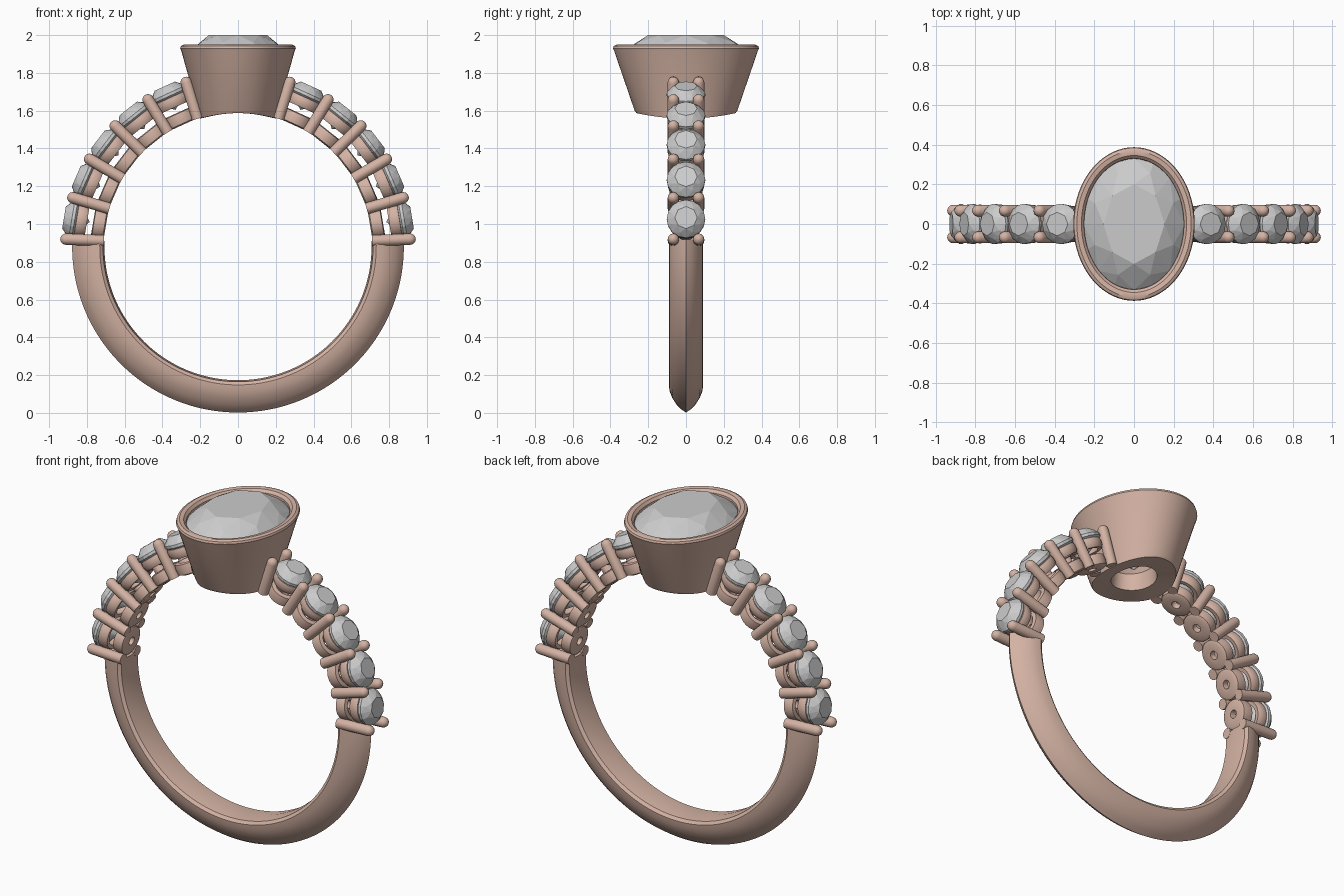
import bpy, bmesh, math
from math import sin, cos, pi, radians
from mathutils import Matrix, Vector

if "Cube" in bpy.data.objects:
    bpy.data.objects.remove(bpy.data.objects["Cube"])

CZ, R_IN = 0.88, 0.707          # ring centre height and finger radius
gold = bpy.data.materials.new("rose_metal")
gold.diffuse_color = (0.66, 0.45, 0.37, 1)
gold.use_nodes = True
gold.node_tree.nodes["Principled BSDF"].inputs["Base Color"].default_value = gold.diffuse_color


def finish(name, bm, metal=True, matrix=None):
    bmesh.ops.recalc_face_normals(bm, faces=bm.faces)
    me = bpy.data.meshes.new(name)
    bm.to_mesh(me)
    bm.free()
    if metal:
        me.materials.append(gold)
        me.shade_smooth()
        me.set_sharp_from_angle(angle=radians(35))
    ob = bpy.data.objects.new(name, me)
    if matrix:
        ob.matrix_world = matrix
    bpy.context.collection.objects.link(ob)
    return ob


def skin(bm, rings, close_rings):
    """Bridge a list of vertex loops with quads."""
    n = len(rings[0])
    for i in range(len(rings) if close_rings else len(rings) - 1):
        a, b = rings[i], rings[(i + 1) % len(rings)]
        for j in range(n):
            k = (j + 1) % n
            bm.faces.new((a[j], a[k], b[k], b[j]))
    if not close_rings:
        bm.faces.new(rings[0])
        bm.faces.new(rings[-1])


def lathe(name, profile, seg, hollow, matrix=None):
    """Oval lathe: profile of (rx, ry, z); z None follows the finger hole."""
    bm = bmesh.new()
    rings = []
    for rx, ry, z in profile:
        ring = []
        for j in range(seg):
            t = 2 * pi * j / seg
            x, y = rx * cos(t), ry * sin(t)
            h = CZ + math.sqrt(R_IN ** 2 - x * x) if z is None else z
            ring.append(bm.verts.new((x, y, h)))
        rings.append(ring)
    skin(bm, rings, hollow)
    return finish(name, bm, True, matrix)


def gem(name, rx, ry, crown, girdle, depth, table, matrix):
    """Brilliant cut as the convex hull of its facet corners."""
    bm = bmesh.new()
    rows = [(8, 0, table, crown), (8, .5, (table + 1) / 2 + .03, crown * .58),
            (16, 0, 1, girdle / 2), (16, 0, 1, -girdle / 2),
            (8, .5, .55, -depth * .5), (1, 0, 0, -depth)]
    for n, off, r, z in rows:
        for k in range(n):
            t = 2 * pi * (k + off) / n
            bm.verts.new((r * rx * cos(t), r * ry * sin(t), z))
    bmesh.ops.convex_hull(bm, input=bm.verts)
    return finish(name, bm, False, matrix)


def radial(deg, r=0, y=0):
    """Frame at ring angle deg with local z pointing outward."""
    a = radians(deg)
    return (Matrix.Translation(Vector((r * cos(a), y, CZ + r * sin(a))))
            @ Matrix.Rotation(pi / 2 - a, 4, 'Y'))


# plain lower shank with a knife-edge outer profile
half = [(.715, .078), (.732, .091), (.765, .087), (.80, .073), (.835, .051), (.86, .027)]
section = [(R_IN, 0)] + half + [(.878, 0)] + [(r, -y) for r, y in reversed(half)]
bm = bmesh.new()
rings = []
for i in range(97):
    a = radians(2.5 - 185 * i / 96)
    rings.append([bm.verts.new((r * cos(a), y, CZ + r * sin(a))) for r, y in section])
skin(bm, rings, False)
finish("shank", bm)

# oval centre bezel, its underside curved to the finger hole
lathe("centre_bezel", [
    (.112, .14, None), (.20, .262, None), (.211, .272, 1.60), (.300, .380, 1.915),
    (.306, .387, 1.93), (.302, .383, 1.942), (.288, .368, 1.949), (.265, .345, 1.945),
    (.252, .330, 1.93), (.250, .328, 1.90), (.225, .29, 1.865), (.105, .13, 1.68)], 72, True)
gem("centre_stone", .257, .334, .095, .02, .27, .6, Matrix.Translation((0, 0, 1.905)))

# shoulder settings: five stones and six prong pairs each side
STEP, FIRST = 14, 2.5
PR = .03
prong = [(PR, PR, .71)] + [(PR * cos(t), PR * cos(t), .912 + PR * sin(t))
                           for t in (0, .4, .8, 1.2, 1.5)]
base_cup = [(.024, .71), (.070, .708), (.084, .715), (.088, .745), (.084, .773),
            (.062, .778), (.022, .745)]
upper_ring = [(.066, .812), (.088, .810), (.096, .825), (.098, .85), (.094, .866),
              (.084, .868)]
for side in ("right", "left"):
    def ang(d):
        return d if side == "right" else 180 - d
    for i in range(6):
        for tag, y in (("front", -.067), ("back", .067)):
            lathe(f"{side}_{tag}_prong_{i + 1}", prong, 16, False,
                  radial(ang(FIRST + STEP * i), 0, y))
    for i in range(5):
        d = ang(FIRST + STEP * (i + .5))
        lathe(f"{side}_base_cup_{i + 1}", [(r, r, z) for r, z in base_cup], 32, True, radial(d))
        lathe(f"{side}_seat_ring_{i + 1}", [(r, r, z) for r, z in upper_ring], 32, True, radial(d))
        gem(f"{side}_stone_{i + 1}", .102, .102, .05, .016, .088, .58, radial(d, .884))
